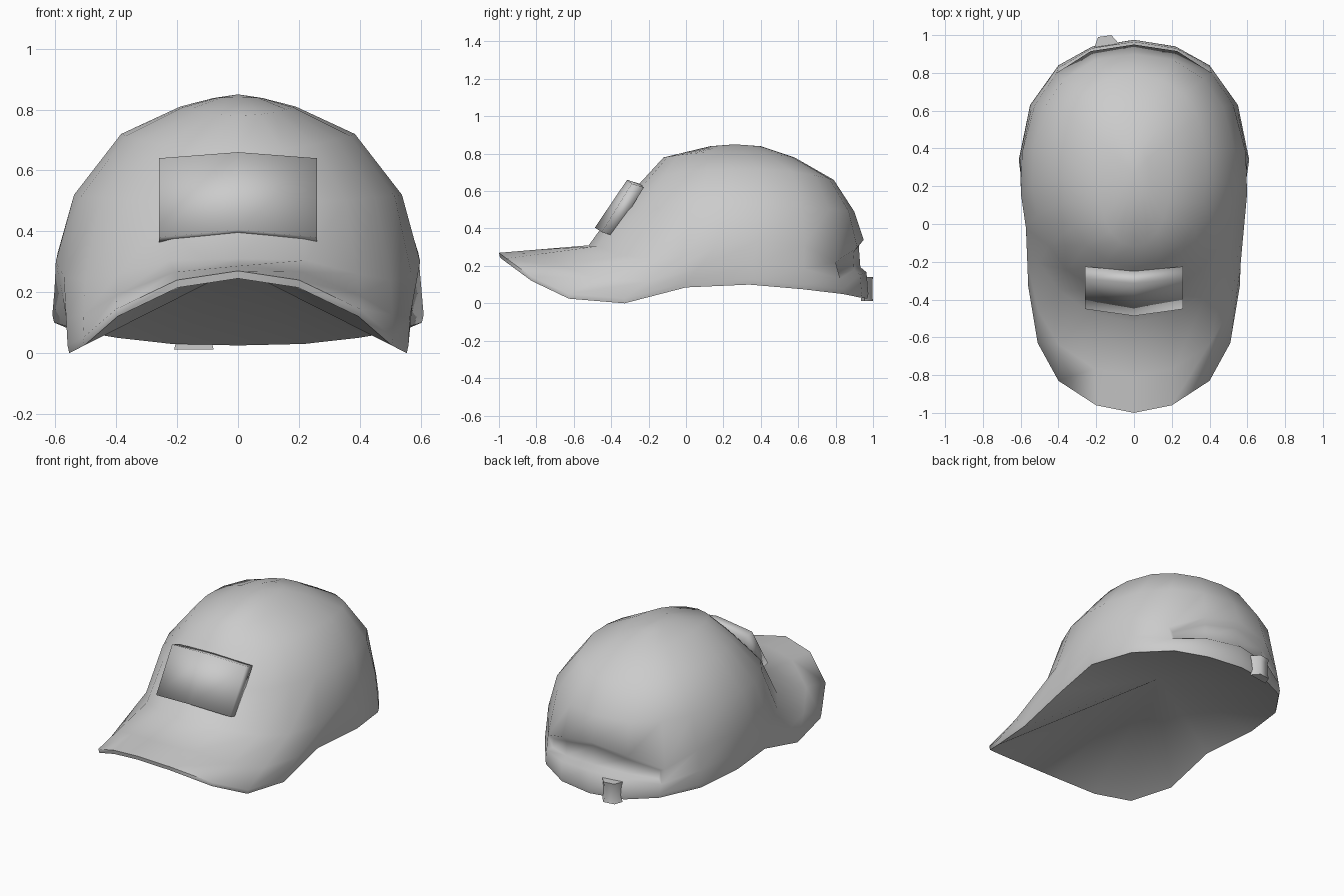
import bpy
import bmesh
from math import sin, cos, radians
from mathutils import Vector

cube = bpy.data.objects.get("Cube")
if cube:
    bpy.data.objects.remove(cube)

GREY = (0.6, 0.6, 0.6, 1)
cloth = bpy.data.materials.new("grey_cloth")
cloth.use_nodes = True
cloth.diffuse_color = GREY
cloth.node_tree.nodes["Principled BSDF"].inputs["Base Color"].default_value = GREY


def make_object(name, bm, angle):
    mesh = bpy.data.meshes.new(name)
    bm.to_mesh(mesh)
    bm.free()
    mesh.materials.append(cloth)
    ob = bpy.data.objects.new(name, mesh)
    bpy.context.collection.objects.link(ob)
    bpy.ops.object.select_all(action="DESELECT")
    ob.select_set(True)
    bpy.context.view_layer.objects.active = ob
    bpy.ops.object.shade_smooth_by_angle(angle=radians(angle))


def make_block(name, loops, angle):
    """Join four-sided loops into a closed block."""
    bm = bmesh.new()
    rows = [[bm.verts.new(p) for p in loop] for loop in loops]
    for a, b in zip(rows, rows[1:]):
        for k in range(4):
            j = (k + 1) % 4
            bm.faces.new((a[k], a[j], b[j], b[k]))
    bm.faces.new(rows[0])
    bm.faces.new(rows[-1])
    bmesh.ops.recalc_face_normals(bm, faces=bm.faces)
    make_object(name, bm, angle)


def mirrored(half):
    """Close a half ring (front to back on +x) with its mirror image."""
    return half + [Vector((-p.x, p.y, p.z)) for p in half[-2:0:-1]]


# Column angles, measured from the front to the back
angles = [radians(a) for a in (0, 21, 40, 56, 72, 86, 100, 121, 140, 161, 180)]


def dome_ring(width, y_front, y_back, z_end, z_side):
    """Oval ring, a little squarer at the back than at the front."""
    mid, reach = (y_front + y_back) / 2, (y_back - y_front) / 2
    ring = []
    for t in angles:
        s, c = abs(sin(t)), cos(t)
        power = .86 if c < 0 else .96
        y = mid - reach * abs(c) ** power * (1 if c > 0 else -1)
        x = width * s ** power if s > .01 else 0
        ring.append(Vector((x, y, z_end + (z_side - z_end) * s * s)))
    return ring


# Outer edge: peak in front, sweatband behind
rim = [Vector(p) for p in (
    (0, -1, .27), (.2, -.96, .24), (.4, -.83, .145), (.51, -.63, .05),
    (.56, -.33, .025), (.56, 0, .11), (.61, .34, .125), (.55, .63, .1),
    (.4, .84, .075), (.22, .94, .055), (0, .975, .05))]
hem = [Vector((p.x * .99, p.y * .995, p.z - .025)) for p in rim]

# Seam where the peak meets the crown
seam = dome_ring(.6, -.52, .95, .33, .33)
for p, z in zip(seam, (.31, .305, .26, .24, .25, .3, .33, .31, .22, .3, .34)):
    p.z = z
band = [a.lerp(b, .4) for a, b in zip(rim, seam)]

rings = [hem, rim, band, seam,
         dome_ring(.54, -.39, .9, .49, .52),
         dome_ring(.385, -.23, .79, .66, .72),
         dome_ring(.19, -.12, .58, .78, .81),
         dome_ring(.08, .13, .4, .84, .838)]

# Cap shell
bm = bmesh.new()
rows = [[bm.verts.new(p) for p in mirrored(r)] for r in rings]
n = len(rows[0])
opening = []
for i, (low, high) in enumerate(zip(rows, rows[1:])):
    for k in range(n):
        j = (k + 1) % n
        face = bm.faces.new((low[k], low[j], high[j], high[k]))
        if i == 2 and 8 <= k <= 11:
            opening.append(face)

# Crown point, and the lining under the cap with a sharp hem
crown = bm.verts.new((0, .26, .85))
lining = bm.verts.new((0, .22, .28))
for k in range(n):
    j = (k + 1) % n
    bm.faces.new((rows[-1][k], rows[-1][j], crown))
    bm.faces.new((rows[0][j], rows[0][k], lining))
    bm.edges.get((rows[0][j], rows[0][k])).smooth = False

# Shallow arched dent above the rear strap
bm.normal_update()
bmesh.ops.inset_region(bm, faces=opening, thickness=.03, depth=-.03)
make_object("cap_shell", bm, 75)

# Front badge: a slab folded around the crown
inward = Vector((0, .065, -.02))
columns = []
for x in (-.26, 0, .26):
    foot = Vector((x, -.45, .38) if x else (x, -.487, .405))
    top = Vector((x, -.29, .64) if x else (x, -.315, .66))
    columns.append((foot, top, top + inward, foot + inward))
make_block("front_badge", columns, 110)

# Buckle on the rear strap, flared at both ends
section = ((-.065, -.03), (.065, -.01), (.025, .035), (-.045, .025))
make_block("strap_buckle",
           [[(-.145 + x * grow, .965 + y * grow, z) for x, y in section]
            for z, grow in ((.012, 1), (.04, .88), (.11, .88), (.14, 1))], 65)
